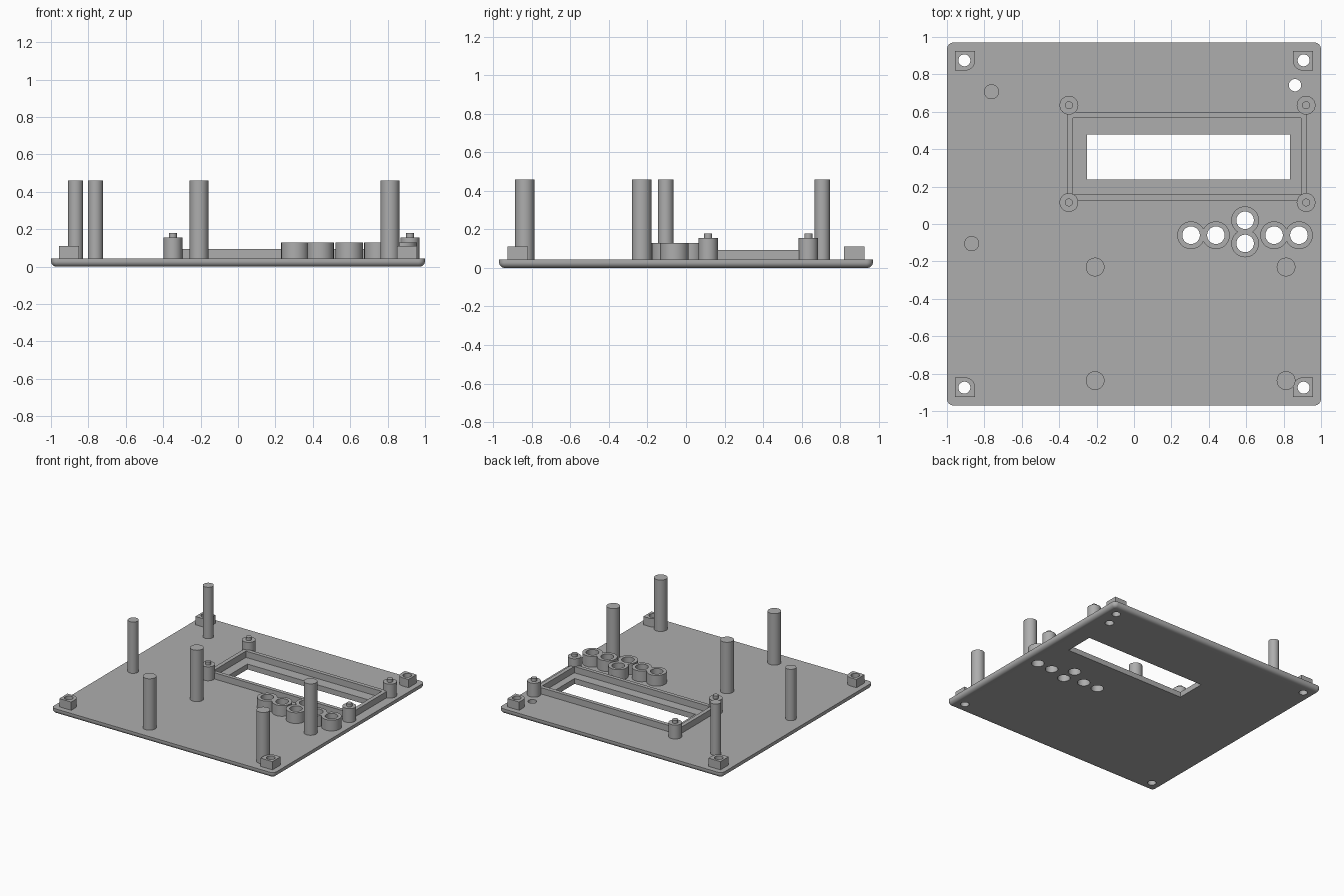
import bpy, bmesh
from math import pi, radians
from mathutils import Matrix, Vector

if "Cube" in bpy.data.objects:
    bpy.data.objects.remove(bpy.data.objects["Cube"])

grey = bpy.data.materials.new("light grey plastic")
grey.use_nodes = True
grey.diffuse_color = (0.42, 0.42, 0.42, 1)
grey.node_tree.nodes["Principled BSDF"].inputs["Base Color"].default_value = (0.42, 0.42, 0.42, 1)

TOP = 0.043  # upper face of the panel


def add_box(bm, x0, x1, y0, y1, z0, z1):
    size = Matrix.Diagonal((x1 - x0, y1 - y0, z1 - z0, 1))
    mid = Matrix.Translation(((x0 + x1) / 2, (y0 + y1) / 2, (z0 + z1) / 2))
    return bmesh.ops.create_cube(bm, size=1, matrix=mid @ size)["verts"]


def add_rod(bm, x, y, r, z0, z1):
    bmesh.ops.create_cone(bm, cap_ends=True, segments=48, radius1=r, radius2=r, depth=z1 - z0,
                          matrix=Matrix.Translation((x, y, (z0 + z1) / 2)))


def bevel_edges(bm, rule, width):
    edges = [e for e in bm.edges if rule(*[v.co for v in e.verts])]
    bmesh.ops.bevel(bm, geom=edges, offset=width, segments=8, profile=0.5, affect='EDGES')


def vertical(a, b):
    return abs(a.z - b.z) > 0.01


def finish(name, bm, cutter=None):
    """Make the object, cut its openings and shade it."""
    def make(n, b):
        mesh = bpy.data.meshes.new(n)
        b.to_mesh(mesh)
        b.free()
        ob = bpy.data.objects.new(n, mesh)
        bpy.context.collection.objects.link(ob)
        return ob
    ob = make(name, bm)
    ob.data.materials.append(grey)
    bpy.ops.object.select_all(action='DESELECT')
    bpy.context.view_layer.objects.active = ob
    ob.select_set(True)
    if cutter:
        tool = make("cutter", cutter)
        tool.hide_render = True
        mod = ob.modifiers.new("openings", 'BOOLEAN')
        mod.operation, mod.solver, mod.object = 'DIFFERENCE', 'EXACT', tool
        bpy.ops.object.modifier_apply(modifier=mod.name)
        bpy.data.objects.remove(tool)
    bpy.ops.object.shade_smooth_by_angle(angle=radians(30))
    return ob


buttons = [(0.305, -0.06), (0.438, -0.06), (0.594, 0.02), (0.594, -0.104), (0.749, -0.06), (0.882, -0.06)]
corners = [(sx, sy) for sx in (-1, 1) for sy in (-1, 1)]
HX, HY, HR = 0.907, 0.875, 0.032  # corner screw holes
BUTTON_R = 0.047

# Panel with rounded corners and a rounded lower rim
bm = bmesh.new()
add_box(bm, -1, 1, -0.97, 0.97, 0, TOP)
bevel_edges(bm, vertical, 0.035)
bevel_edges(bm, lambda a, b: a.z < 0.001 and b.z < 0.001, 0.03)
cut = bmesh.new()
add_box(cut, -0.25, 0.834, 0.238, 0.478, -0.1, 0.2)
for sx, sy in corners:
    add_rod(cut, sx * HX, sy * HY, HR, -0.1, 0.2)
for x, y in buttons:
    add_rod(cut, x, y, BUTTON_R, -0.1, 0.2)
add_rod(cut, 0.861, 0.742, 0.033, -0.1, 0.2)
finish("panel", bm, cut)

# Corner screw blocks, inner corner rounded
for sx, sy in corners:
    bm = bmesh.new()
    xs = sorted((sx * 0.85, sx * 0.957))
    ys = sorted((sy * 0.82, sy * 0.925))
    add_box(bm, *xs, *ys, TOP, 0.11)
    bevel_edges(bm, lambda a, b: vertical(a, b) and abs(a.x) < 0.9 and abs(a.y) < 0.87, 0.053)
    cut = bmesh.new()
    add_rod(cut, sx * HX, sy * HY, HR, 0, 0.2)
    side = ("left" if sx > 0 else "right") + ("_back" if sy > 0 else "_front")
    finish("corner_block_" + side, bm, cut)

# Raised frame around the display window
bm, cut = bmesh.new(), bmesh.new()
add_box(bm, -0.358, 0.925, 0.126, 0.599, TOP, 0.094)
add_box(cut, -0.326, 0.893, 0.157, 0.567, 0, 0.2)
finish("display_frame", bm, cut)

# Display mounts: stub with a locating pin
for i, (x, y) in enumerate((x, y) for x in (-0.348, 0.92) for y in (0.115, 0.635)):
    bm = bmesh.new()
    add_rod(bm, x, y, 0.05, TOP, 0.156)
    add_rod(bm, x, y, 0.021, 0.156, 0.18)
    finish(f"display_mount_{i + 1}", bm)

# Button guide rings
for i, (x, y) in enumerate(buttons):
    bm, cut = bmesh.new(), bmesh.new()
    add_rod(bm, x, y, 0.074, TOP, 0.13)
    add_rod(cut, x, y, BUTTON_R, 0, 0.2)
    finish(f"button_ring_{i + 1}", bm, cut)

# Tall support posts
posts = [(x, y, 0.05) for x in (-0.208, 0.813) for y in (-0.23, -0.837)]
posts += [(-0.762, 0.707, 0.04), (-0.868, -0.105, 0.04)]
for i, (x, y, r) in enumerate(posts):
    bm = bmesh.new()
    add_rod(bm, x, y, r, 0.03, 0.46)
    finish(f"support_post_{i + 1}", bm)
